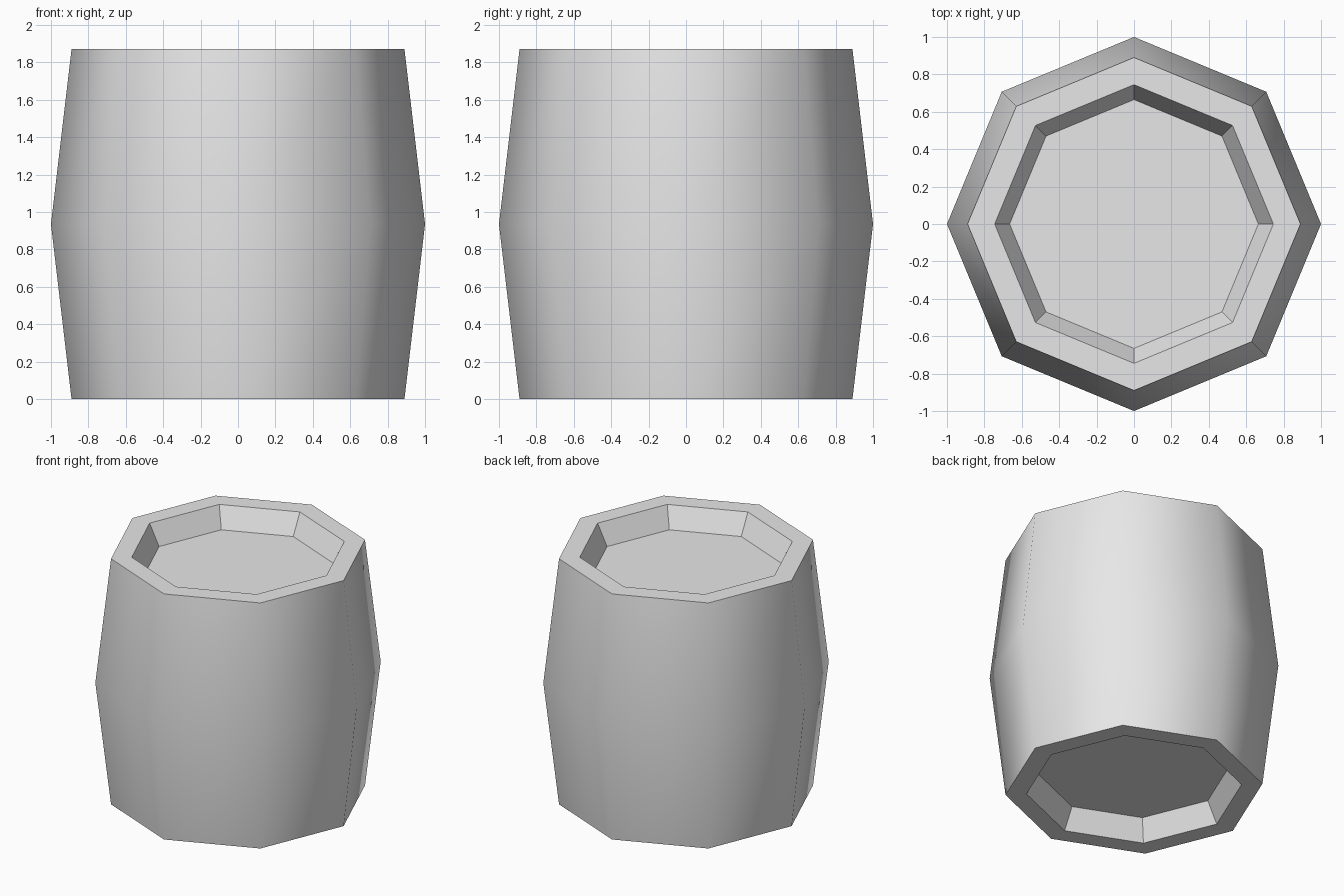
import bpy, bmesh
from math import cos, sin, tau

if "Cube" in bpy.data.objects:
    bpy.data.objects.remove(bpy.data.objects["Cube"], do_unlink=True)

SIDES = 8
HEIGHT = 1.87
DEPTH = 0.157  # recess at each end

# Single plain material
grey = bpy.data.materials.new("light_grey")
grey.use_nodes = True
grey.diffuse_color = (0.8, 0.8, 0.8, 1)
grey.node_tree.nodes["Principled BSDF"].inputs["Base Color"].default_value = (0.8, 0.8, 0.8, 1)

# Half profile (radius, height) from the lower recess floor to the upper one
end = [(0.665, DEPTH), (0.745, 0), (0.89, 0)]
profile = end + [(1, HEIGHT / 2)] + [(r, HEIGHT - z) for r, z in reversed(end)]

bm = bmesh.new()
rings = [[bm.verts.new((r * cos(tau * i / SIDES), r * sin(tau * i / SIDES), z))
          for i in range(SIDES)] for r, z in profile]

# Walls between rings: the bulging staves are smooth, the ends stay flat
for k, (a, b) in enumerate(zip(rings, rings[1:])):
    for i in range(SIDES):
        j = (i + 1) % SIDES
        face = bm.faces.new((a[i], a[j], b[j], b[i]))
        face.smooth = k in (2, 3)

# Recess floors
bm.faces.new(list(reversed(rings[0])))
bm.faces.new(rings[-1])
bmesh.ops.recalc_face_normals(bm, faces=bm.faces)

# Keep every edge that touches a flat face crisp
for edge in bm.edges:
    edge.smooth = all(f.smooth for f in edge.link_faces)

mesh = bpy.data.meshes.new("barrel")
bm.to_mesh(mesh)
bm.free()
mesh.materials.append(grey)
barrel = bpy.data.objects.new("barrel", mesh)
bpy.context.collection.objects.link(barrel)
